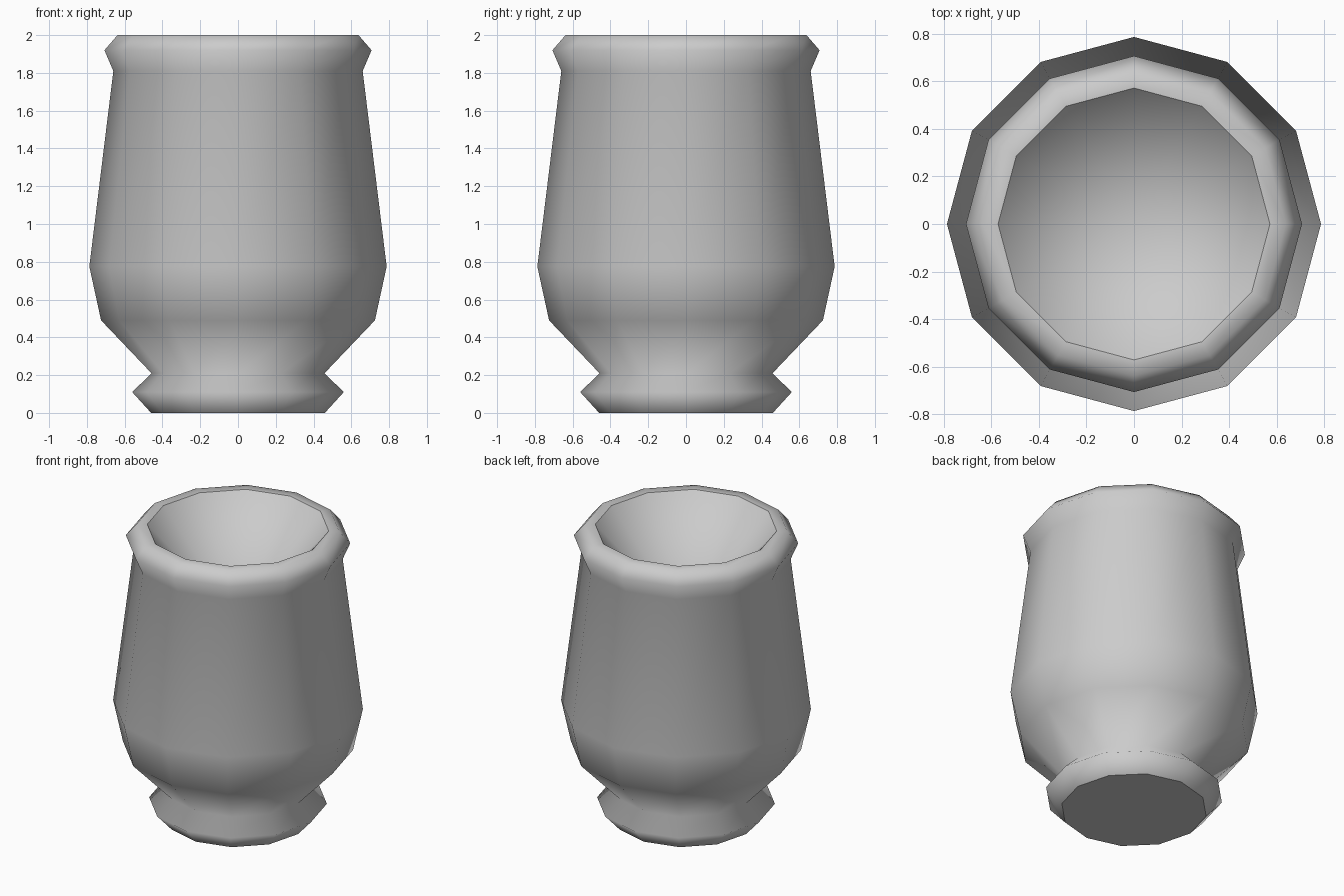
import bpy
import bmesh
from math import cos, sin, tau

if "Cube" in bpy.data.objects:
    bpy.data.objects.remove(bpy.data.objects["Cube"], do_unlink=True)

SIDES = 12

# One plain grey for the whole vessel
grey = bpy.data.materials.new("plain_grey")
grey.use_nodes = True
colour = (0.6, 0.6, 0.6, 1)
grey.diffuse_color = colour
grey.node_tree.nodes["Principled BSDF"].inputs["Base Color"].default_value = colour

# Radius and height, from the foot up the outside to the inner lip
profile = [(0.46, 0), (0.56, 0.11), (0.458, 0.21), (0.725, 0.49),
           (0.787, 0.775), (0.66, 1.81), (0.707, 1.92), (0.638, 2.0),
           (0.572, 2.0)]
HOLLOW_BOTTOM = 1.38


def make_ring(bm, radius, height):
    angles = [tau * i / SIDES for i in range(SIDES)]
    return [bm.verts.new((radius * cos(a), radius * sin(a), height)) for a in angles]


def mark_sharp(bm, ring):
    for i in range(SIDES):
        bm.edges.get((ring[i - 1], ring[i])).smooth = False


# Turned body with a closed base
bm = bmesh.new()
rings = [make_ring(bm, r, z) for r, z in profile]
for low, high in zip(rings, rings[1:]):
    for i in range(SIDES):
        bm.faces.new((low[i - 1], low[i], high[i], high[i - 1]))
bm.faces.new(rings[0][::-1])

# Funnel-shaped hollow below the lip
lip = rings[-1]
bottom = bm.verts.new((0, 0, HOLLOW_BOTTOM))
for i in range(SIDES):
    bm.faces.new((lip[i - 1], lip[i], bottom))

# Smooth shading with crisp edges at the base and the inner lip
for face in bm.faces:
    face.smooth = True
mark_sharp(bm, rings[0])
mark_sharp(bm, lip)
bmesh.ops.recalc_face_normals(bm, faces=bm.faces)

mesh = bpy.data.meshes.new("vase")
bm.to_mesh(mesh)
bm.free()
mesh.materials.append(grey)
vase = bpy.data.objects.new("vase", mesh)
bpy.context.collection.objects.link(vase)
